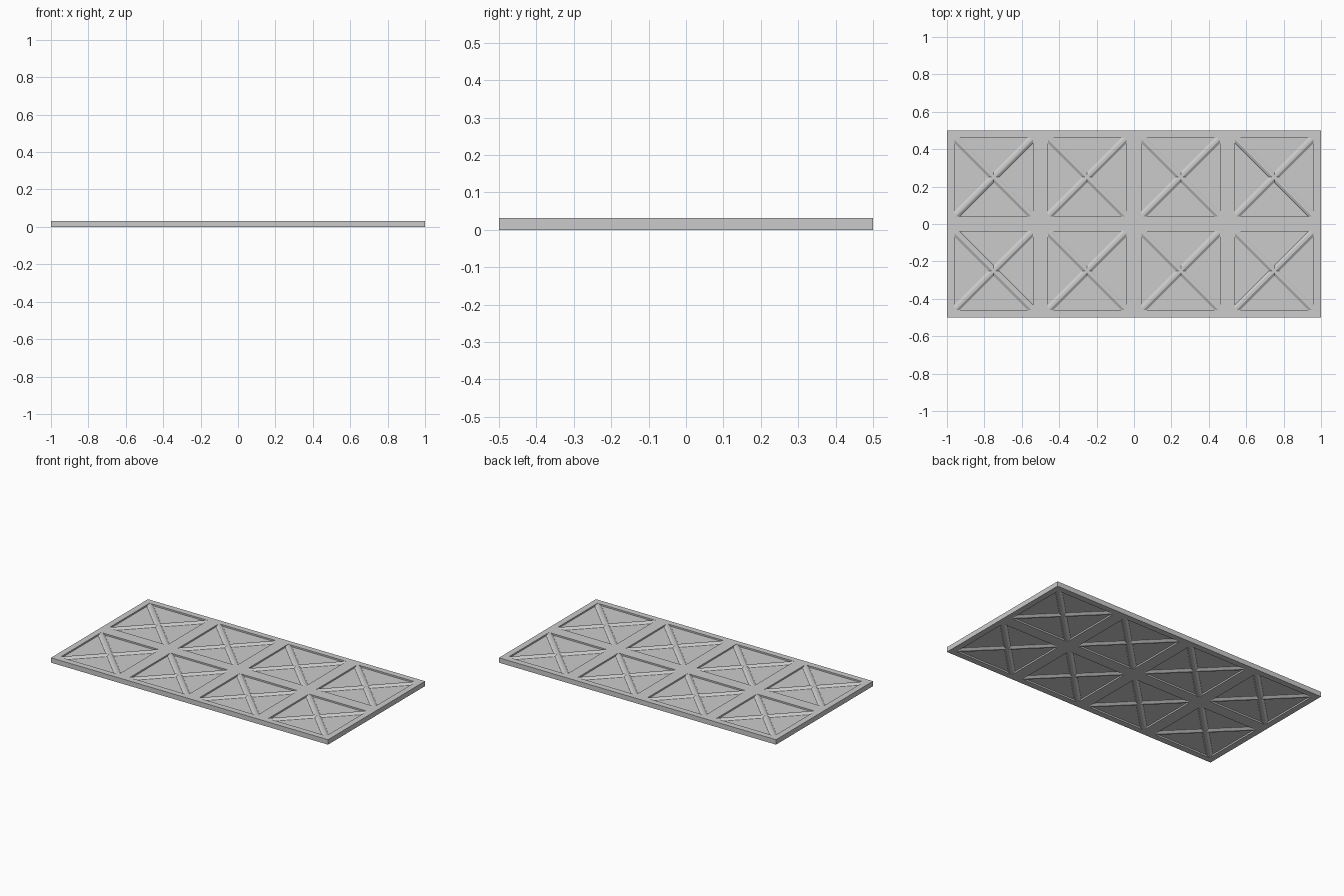
import bpy, bmesh
from math import radians, sqrt
from mathutils import Matrix

if "Cube" in bpy.data.objects:
    bpy.data.objects.remove(bpy.data.objects["Cube"])

T = 0.032        # slab thickness
CELL = 0.5       # cell pitch
RIM = 0.04       # frame width on each side of a cell
CORE = 0.012     # thickness of the recessed sheet


def finish(bm, name):
    bmesh.ops.recalc_face_normals(bm, faces=bm.faces)
    me = bpy.data.meshes.new(name)
    bm.to_mesh(me)
    bm.free()
    ob = bpy.data.objects.new(name, me)
    bpy.context.collection.objects.link(ob)
    return ob


def box(name, cx, cy, sx, sy, sz):
    bm = bmesh.new()
    bmesh.ops.create_cube(bm, size=1, matrix=Matrix.Translation((cx, cy, T / 2))
                          @ Matrix.Diagonal((sx, sy, sz, 1)))
    return finish(bm, name)


def rib(name, cx, cy, angle):
    # ridged bar with sloping sides, the same on both faces of the panel
    half_len = (CELL / 2 - RIM + 0.008) * sqrt(2)
    h = T / 2 - 0.0005
    profile = [(-0.024, 0), (-0.019, 0.008), (-0.007, h), (0.007, h), (0.019, 0.008),
               (0.024, 0), (0.019, -0.008), (0.007, -h), (-0.007, -h), (-0.019, -0.008)]
    bm = bmesh.new()
    face = bm.faces.new([bm.verts.new((-half_len, y, z)) for y, z in profile])
    ext = bmesh.ops.extrude_face_region(bm, geom=[face], use_keep_orig=True)
    verts = [g for g in ext["geom"] if isinstance(g, bmesh.types.BMVert)]
    bmesh.ops.translate(bm, verts=verts, vec=(2 * half_len, 0, 0))
    bm.transform(Matrix.Translation((cx, cy, T / 2)) @ Matrix.Rotation(radians(angle), 4, 'Z'))
    finish(bm, name)


# recessed sheet
box("panel_sheet", 0, 0, 1.98, 0.98, CORE)

# long rails
for side in (-1, 1):
    box("outer_rail", 0, side * (0.5 - RIM / 2), 2, RIM, T)
box("middle_rail", 0, 0, 2, 2 * RIM, T)

# short stiles between the rails
for row in (-0.25, 0.25):
    for side in (-1, 1):
        box("end_stile", side * (1 - RIM / 2), row, RIM, CELL - 2 * RIM, T)
    for x in (-0.5, 0, 0.5):
        box("inner_stile", x, row, 2 * RIM, CELL - 2 * RIM, T)

# crossed ribs in every cell
for row in (-0.25, 0.25):
    for x in (-0.75, -0.25, 0.25, 0.75):
        for angle in (45, -45):
            rib("cross_rib", x, row, angle)
